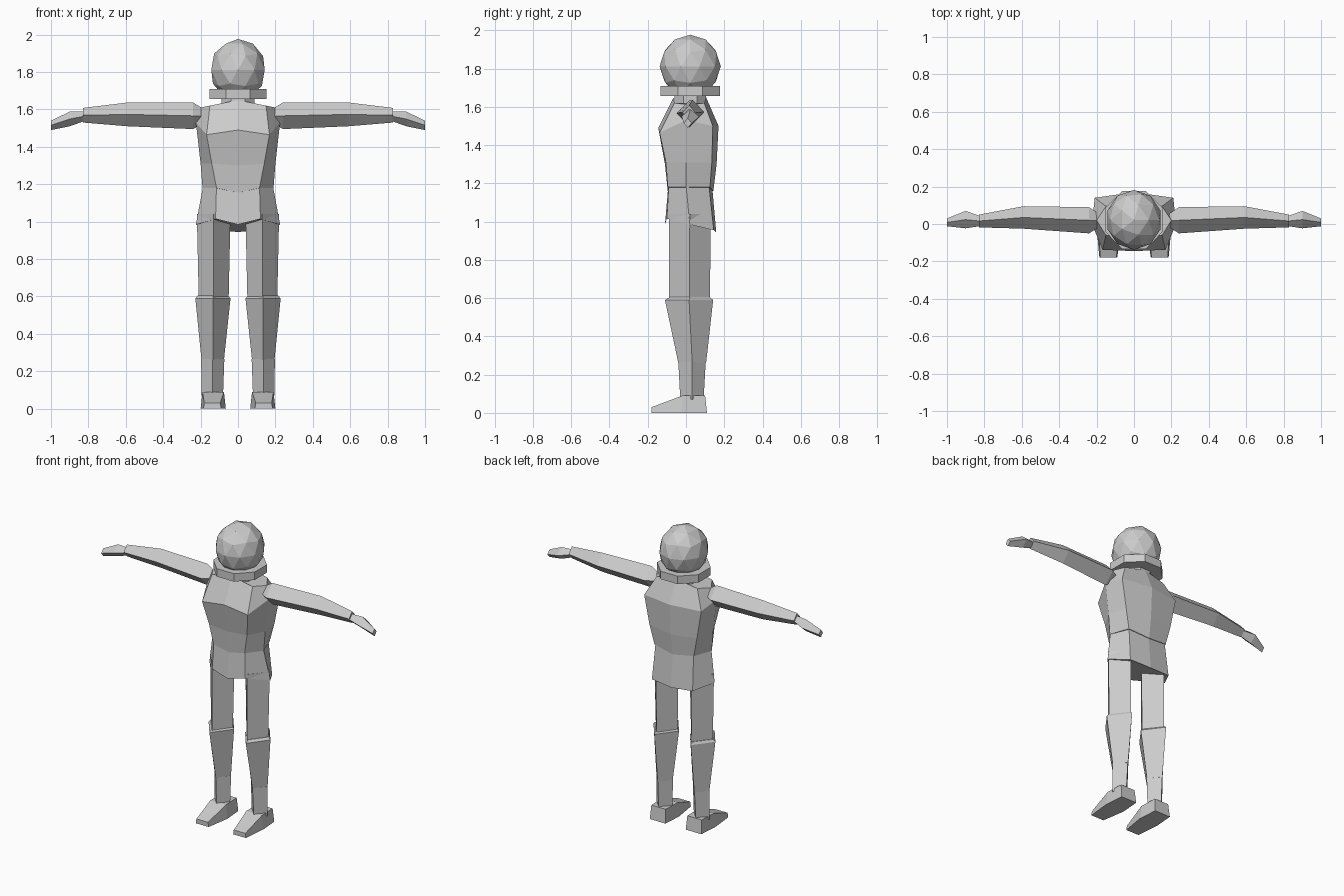
import bpy, bmesh, math
from mathutils import Matrix

if "Cube" in bpy.data.objects:
    bpy.data.objects.remove(bpy.data.objects["Cube"])


def loft(name, rings, mirror=False):
    """Skin closed rings of points and cap both ends."""
    bm = bmesh.new()
    rows = [[bm.verts.new(p) for p in r] for r in rings]
    n = len(rows[0])
    for a, b in zip(rows, rows[1:]):
        for i in range(n):
            j = (i + 1) % n
            bm.faces.new((a[i], a[j], b[j], b[i]))
    bm.faces.new(rows[0])
    bm.faces.new(rows[-1])
    bmesh.ops.recalc_face_normals(bm, faces=bm.faces)
    return finish(name, bm, mirror)


def finish(name, bm, mirror=False):
    me = bpy.data.meshes.new(name)
    bm.to_mesh(me)
    bm.free()
    ob = bpy.data.objects.new(name, me)
    bpy.context.collection.objects.link(ob)
    if mirror:
        ob.modifiers.new("Mirror", 'MIRROR').use_mirror_merge = False
    return ob


def leg_ring(z, x0, x1, y0, y1):
    """Diamond section across z."""
    xm, ym = (x0 + x1) / 2, (y0 + y1) / 2 
    return [(xm, y0, z), (x1, ym, z), (xm, y1, z), (x0, ym, z)]


def arm_ring(x, y0, y1, z0, z1):
    """Diamond section across x."""
    ym, zm = (y0 + y1) / 2, (z0 + z1) / 2
    return [(x, y0, zm), (x, ym, z1), (x, y1, zm), (x, ym, z0)]


def body_ring(pts):
    """Eight-sided section from front centre, front, side, back, back centre."""
    return pts + [(-x, y, z) for x, y, z in pts[3:0:-1]]


def drum(name, z0, z1, rx, ry, y):
    ring = [(math.cos(math.radians(22.5 + 45 * i)) * rx,
             y + math.sin(math.radians(22.5 + 45 * i)) * ry) for i in range(8)]
    return loft(name, [[(px, py, z) for px, py in ring] for z in (z0, z1)])


# Legs
loft("thigh", [leg_ring(1.04, .04, .22, -.09, .13),
               leg_ring(.59, .05, .21, -.09, .125)], True)
loft("calf", [leg_ring(.605, .055, .215, -.085, .125),
              leg_ring(.59, .04, .228, -.11, .142),
              leg_ring(.26, .075, .195, -.04, .105)], True)
loft("ankle", [leg_ring(.265, .073, .197, -.04, .103),
               leg_ring(.07, .08, .195, -.03, .092)], True)

# Feet, sloping down to the toes
loft("foot", [[(.075, .11, 0), (.19, .11, 0), (.185, .1, .09), (.08, .1, .09)],
              [(.065, -.02, 0), (.2, -.02, 0), (.19, -.02, .09), (.075, -.02, .09)],
              [(.09, -.18, 0), (.185, -.18, 0), (.18, -.18, .03), (.095, -.18, .03)]], True)

# Tunic skirt, longer at the back
loft("skirt", [
    body_ring([(0, -.095, 1.16), (.115, -.09, 1.19), (.187, 0, 1.19), (.14, .12, 1.19), (0, .138, 1.17)]),
    body_ring([(0, -.11, .985), (.12, -.1, 1.015), (.225, .02, .985), (.15, .145, .955), (0, .158, .945)])])

# Upper body
loft("torso", [
    body_ring([(0, -.095, 1.155), (.115, -.095, 1.18), (.19, 0, 1.18), (.145, .125, 1.18), (0, .143, 1.16)]),
    body_ring([(0, -.11, 1.3), (.14, -.105, 1.31), (.2, 0, 1.31), (.175, .135, 1.31), (0, .16, 1.3)]),
    body_ring([(0, -.145, 1.49), (.168, -.138, 1.465), (.225, 0, 1.53), (.21, .14, 1.5), (0, .17, 1.5)]),
    body_ring([(0, -.065, 1.65), (.15, -.06, 1.62), (.2, .02, 1.61), (.15, .095, 1.62), (0, .105, 1.65)])])

# Arms and hands
loft("arm", [arm_ring(.18, -.01, .05, 1.53, 1.6),
             arm_ring(.24, -.05, .09, 1.495, 1.637),
             arm_ring(.59, -.025, .095, 1.51, 1.637),
             arm_ring(.83, -.018, .05, 1.53, 1.608)], True)
loft("hand", [arm_ring(.815, -.01, .04, 1.54, 1.59),
              arm_ring(.9, -.023, .07, 1.51, 1.588),
              arm_ring(1.0, -.012, .03, 1.49, 1.54)], True)

# Neck, collar and head
drum("neck", 1.6, 1.67, .095, .09, .022)
drum("collar", 1.657, 1.71, .165, .168, .022)
bm = bmesh.new()
bmesh.ops.create_icosphere(bm, subdivisions=2, radius=1)
bm.transform(Matrix.Translation((0, .022, 1.812)) @ Matrix.Diagonal((.15, .16, .165, 1)))
finish("head", bm)
